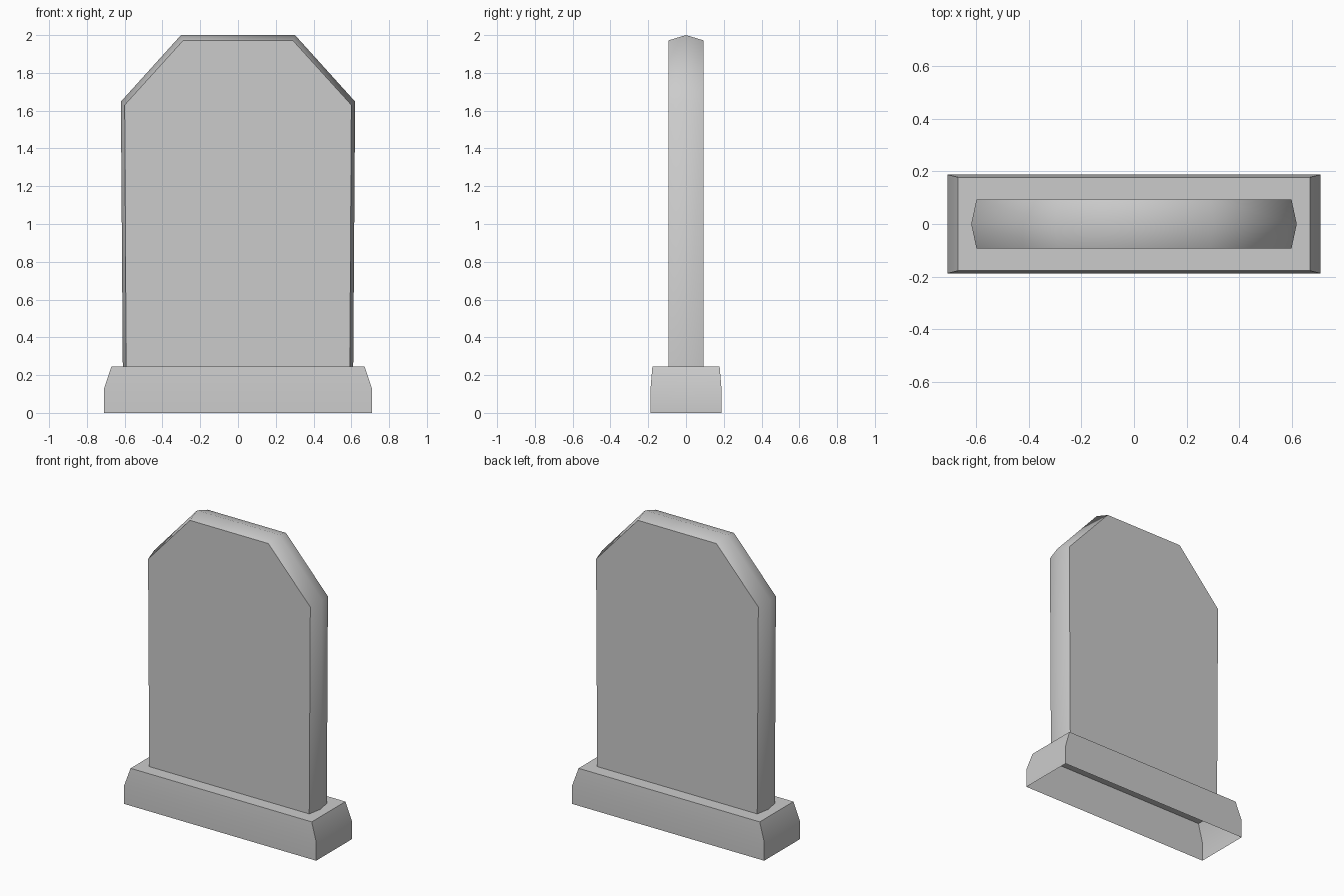
import bpy, bmesh
from math import radians

if "Cube" in bpy.data.objects:
    bpy.data.objects.remove(bpy.data.objects["Cube"])


def ring(half_x, half_y, z, ridge_x=None, ridge_z=None):
    """Six-point section: four corners plus a ridge point at each end."""
    rx = half_x if ridge_x is None else ridge_x
    rz = z if ridge_z is None else ridge_z
    return [(-half_x, -half_y, z), (half_x, -half_y, z), (rx, 0, rz),
            (half_x, half_y, z), (-half_x, half_y, z), (-rx, 0, rz)]


def loft(name, rings, cap_top=False):
    bm = bmesh.new()
    loops = [[bm.verts.new(p) for p in r] for r in rings]
    for a, b in zip(loops, loops[1:]):
        for i in range(6):
            j = (i + 1) % 6
            bm.faces.new((a[i], a[j], b[j], b[i]))
    if cap_top:
        t = loops[-1]
        bm.faces.new((t[0], t[1], t[2], t[5]))
        bm.faces.new((t[5], t[2], t[3], t[4]))
    mesh = bpy.data.meshes.new(name)
    bm.to_mesh(mesh)
    bm.free()
    obj = bpy.data.objects.new(name, mesh)
    bpy.context.collection.objects.link(obj)
    bpy.ops.object.select_all(action='DESELECT')
    obj.select_set(True)
    bpy.context.view_layer.objects.active = obj
    bpy.ops.object.shade_smooth_by_angle(angle=radians(60))
    return obj


# Plinth: open underneath, top is a rim running in to the slab foot
foot = ring(0.592, 0.093, 0.245, 0.61)
loft("plinth", [
    ring(0.71, 0.188, 0.0),
    ring(0.71, 0.188, 0.125),
    ring(0.67, 0.178, 0.245),
    foot,
])

# Slab: clipped shoulders and a ridge around the edge
loft("slab", [
    foot,
    ring(0.60, 0.093, 1.63, 0.62, 1.648),
    ring(0.29, 0.093, 1.972, 0.302, 2.0),
], cap_top=True)
